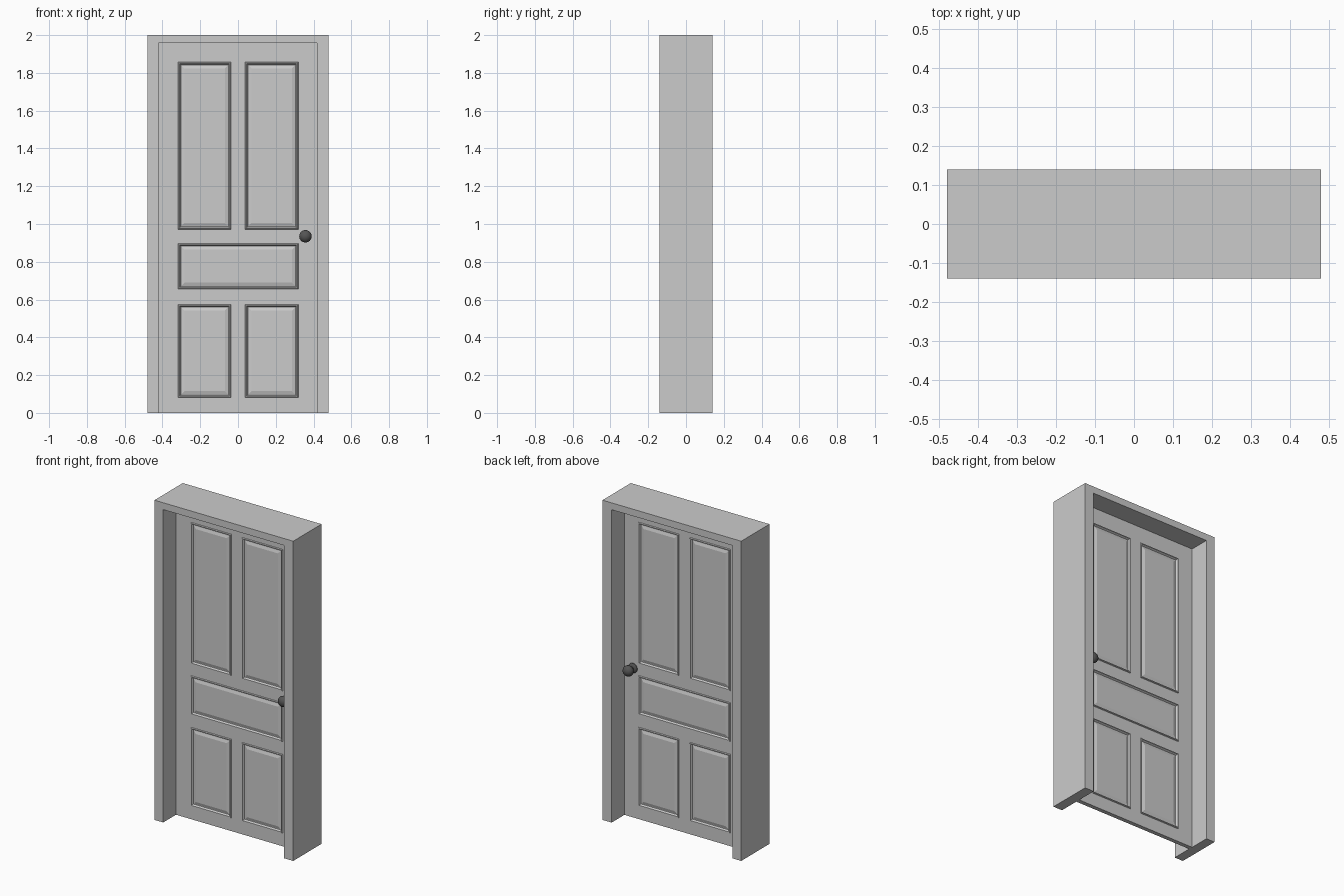
import bpy, bmesh, math

if "Cube" in bpy.data.objects:
    bpy.data.objects.remove(bpy.data.objects["Cube"])

def mat(name, c):
    m = bpy.data.materials.new(name)
    m.diffuse_color = (*c, 1)
    m.use_nodes = True
    m.node_tree.nodes["Principled BSDF"].inputs["Base Color"].default_value = m.diffuse_color
    return m

PAINT = mat("grey paint", (0.6, 0.6, 0.6))
METAL = mat("dark metal", (0.09, 0.09, 0.09))

def make(name, bm, m):
    me = bpy.data.meshes.new(name)
    bm.to_mesh(me)
    bm.free()
    ob = bpy.data.objects.new(name, me)
    bpy.context.collection.objects.link(ob)
    me.materials.append(m)
    return ob

# opening edges and slab half thickness
L, R, TOP, T = -0.42, 0.417, 1.957, 0.013

# door frame: U profile extruded through the wall depth
bm = bmesh.new()
prof = [(-.48, 0), (L, 0), (L, TOP), (R, TOP), (R, 0), (.48, 0), (.48, 2), (-.48, 2)]
f = bm.faces.new([bm.verts.new((x, -.14, z)) for x, z in prof])
ext = bmesh.ops.extrude_face_region(bm, geom=[f])
bmesh.ops.translate(bm, vec=(0, .28, 0), verts=[v for v in ext["geom"] if isinstance(v, bmesh.types.BMVert)])
bmesh.ops.recalc_face_normals(bm, faces=bm.faces)
make("door_frame", bm, PAINT)

# door slab: rails, stiles and five moulded panels on both sides
X0, X1, X2, X3 = -.317, -.036, .038, .319
ROWS = [(.082, .575), (.655, .898), (.972, 1.857)]
PANELS = [(a, b, *ROWS[r]) for r in (0, 2) for a, b in ((X0, X1), (X2, X3))] + [(X0, X3, *ROWS[1])]
FLATS = [(L, X0, 0, TOP), (X3, R, 0, TOP), (X0, X3, 0, .082), (X0, X3, .575, .655),
         (X0, X3, .898, .972), (X0, X3, 1.857, TOP), (X1, X2, *ROWS[0]), (X1, X2, *ROWS[2])]
# moulding profile: inset from panel edge, height above the slab face
MOULD = [(0, 0), (.003, .006), (.008, .006), (.014, -.005), (.018, -.005), (.034, 0)]

bm = bmesh.new()
def quad(pts, flip=False):
    bm.faces.new([bm.verts.new(p) for p in (reversed(pts) if flip else pts)])

def ring(p, inset, y):
    a, b, c, d = p[0] + inset, p[1] - inset, p[2] + inset, p[3] - inset
    return [(a, y, c), (b, y, c), (b, y, d), (a, y, d)]

for s in (-1, 1):
    for r in FLATS:
        quad(ring(r, 0, s * T), s > 0)
    for p in PANELS:
        loops = [ring(p, i, s * (T + h)) for i, h in MOULD]
        for o, n in zip(loops, loops[1:]):
            for k in range(4):
                j = (k + 1) % 4
                quad([o[k], o[j], n[j], n[k]], s > 0)
        quad(loops[-1], s > 0)
fr, bk = ring((L, R, 0, TOP), 0, -T), ring((L, R, 0, TOP), 0, T)
for k in range(4):
    j = (k + 1) % 4
    quad([fr[k], bk[k], bk[j], fr[j]])
bmesh.ops.remove_doubles(bm, verts=bm.verts, dist=1e-5)
make("door_slab", bm, PAINT)

# door knobs: lathe profile (radius, distance from the door centre)
KNOB = [(0, .010), (.030, .010), (.030, .017), (.025, .022), (.012, .025), (.011, .036)]
KNOB += [(.033 * math.sin(a), .062 - .028 * math.cos(a))
         for a in (math.radians(22 + 158 * i / 12) for i in range(13))]
for s, name in ((-1, "front_knob"), (1, "back_knob")):
    bm = bmesh.new()
    vs = [bm.verts.new((.357 + r, s * d, .935)) for r, d in KNOB]
    es = [bm.edges.new(e) for e in zip(vs, vs[1:])]
    bmesh.ops.spin(bm, geom=vs + es, cent=(.357, 0, .935), axis=(0, 1, 0),
                   angle=2 * math.pi, steps=32, use_duplicate=False)
    bmesh.ops.remove_doubles(bm, verts=bm.verts, dist=1e-5)
    bmesh.ops.recalc_face_normals(bm, faces=bm.faces)
    ob = make(name, bm, METAL)
    bpy.context.view_layer.objects.active = ob
    bpy.ops.object.select_all(action='DESELECT')
    ob.select_set(True)
    bpy.ops.object.shade_smooth_by_angle(angle=math.radians(40))
